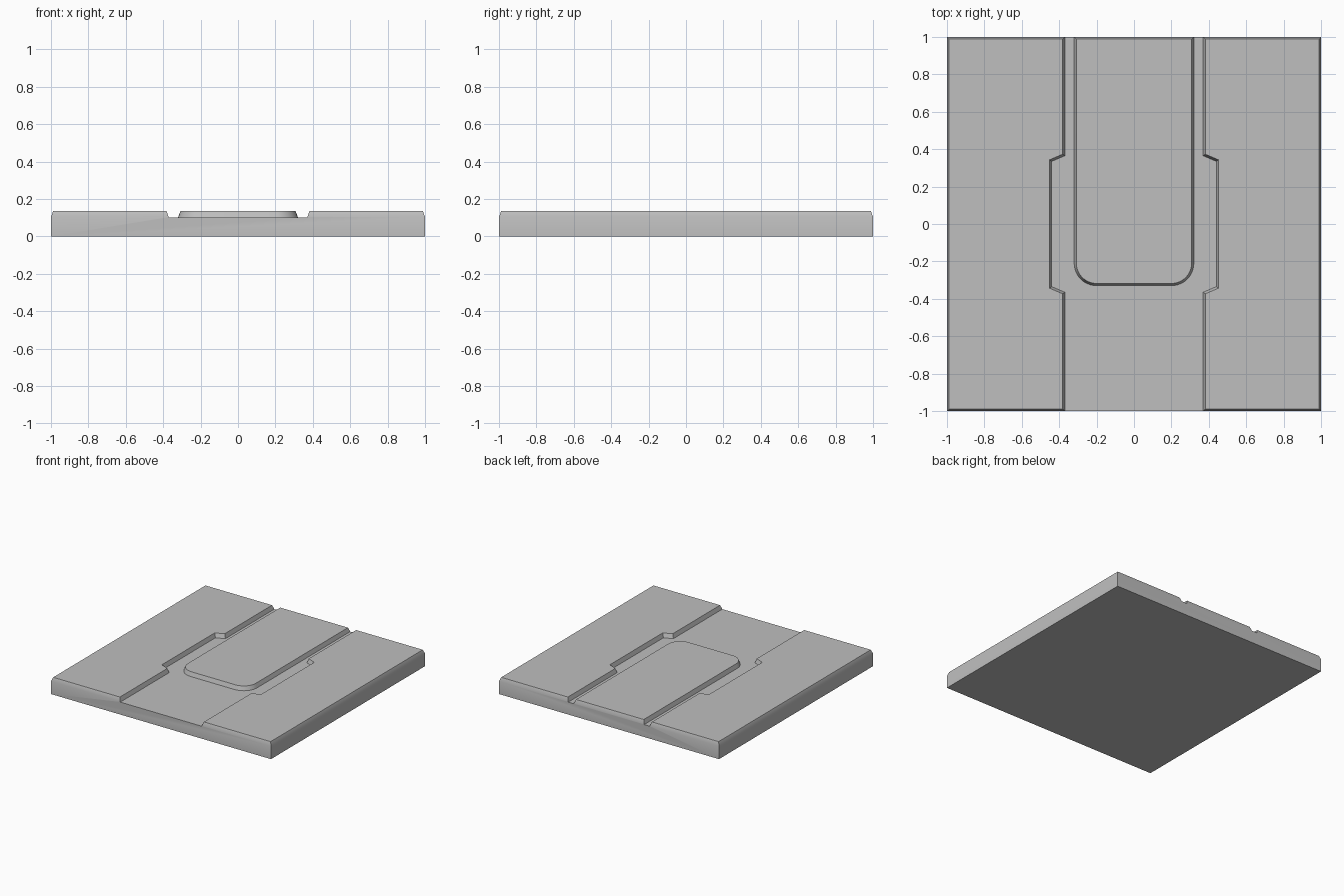
import bpy, bmesh, math
from mathutils import Vector

if "Cube" in bpy.data.objects:
    bpy.data.objects.remove(bpy.data.objects["Cube"], do_unlink=True)

FLOOR, TOP, TAPER = 0.102, 0.136, 0.012

grey = bpy.data.materials.new("light grey")
grey.use_nodes = True
colour = (0.52, 0.52, 0.52, 1)
grey.diffuse_color = colour
grey.node_tree.nodes["Principled BSDF"].inputs["Base Color"].default_value = colour


def offset(outline, d):
    """Push a counter-clockwise outline outwards by d with mitred corners."""
    result = []
    for i, p in enumerate(outline):
        a = (p - outline[i - 1]).normalized()
        b = (outline[(i + 1) % len(outline)] - p).normalized()
        na, nb = Vector((a.y, -a.x)), Vector((b.y, -b.x))
        result.append(p + (na + nb) * d / (1 + na.dot(nb)))
    return result


def loft(name, outline, levels):
    """Solid through (z, offset) levels of one outline."""
    bm = bmesh.new()
    rings = [[bm.verts.new((p.x, p.y, z)) for p in offset(outline, d)] for z, d in levels]
    n = len(outline)
    for low, high in zip(rings, rings[1:]):
        for i in range(n):
            j = (i + 1) % n
            bm.faces.new((low[i], low[j], high[j], high[i]))
    bm.faces.new(rings[0][::-1])
    bm.faces.new(rings[-1])
    bmesh.ops.recalc_face_normals(bm, faces=bm.faces)
    mesh = bpy.data.meshes.new(name)
    bm.to_mesh(mesh)
    bm.free()
    mesh.materials.append(grey)
    obj = bpy.data.objects.new(name, mesh)
    bpy.context.collection.objects.link(obj)
    return obj


# Square slab with a slightly tapered upper rim
square = [Vector(p) for p in ((-1, -1), (1, -1), (1, 1), (-1, 1))]
slab = loft("grooved_slab", square, [(0, 0), (FLOOR + 0.003, 0), (TOP, -TAPER)])

# Forked channel: wide lane at the front splitting around a rounded tongue
half = [Vector(p) for p in ((0.37, -1.2), (0.37, -0.365), (0.44, -0.335), (0.44, 0.335),
                            (0.37, 0.365), (0.37, 1.2), (0.32, 1.2))]
for k in range(11):
    t = math.radians(9 * k)
    half.append(Vector((0.2 + 0.12 * math.cos(t), -0.21 - 0.12 * math.sin(t))))
channel = half + [Vector((-p.x, p.y)) for p in reversed(half)]
cutter = loft("channel_cutter", channel, [(FLOOR, 0), (2 * TOP - FLOOR, 2 * TAPER)])
cutter.hide_render = True

# Cut the channel, then keep only the slab
bpy.ops.object.select_all(action="DESELECT")
slab.select_set(True)
bpy.context.view_layer.objects.active = slab
cut = slab.modifiers.new("channel", "BOOLEAN")
cut.operation, cut.solver, cut.object = "DIFFERENCE", "EXACT", cutter
bpy.ops.object.modifier_apply(modifier=cut.name)
bpy.data.objects.remove(cutter, do_unlink=True)
bpy.ops.object.shade_smooth_by_angle(angle=math.radians(30))
